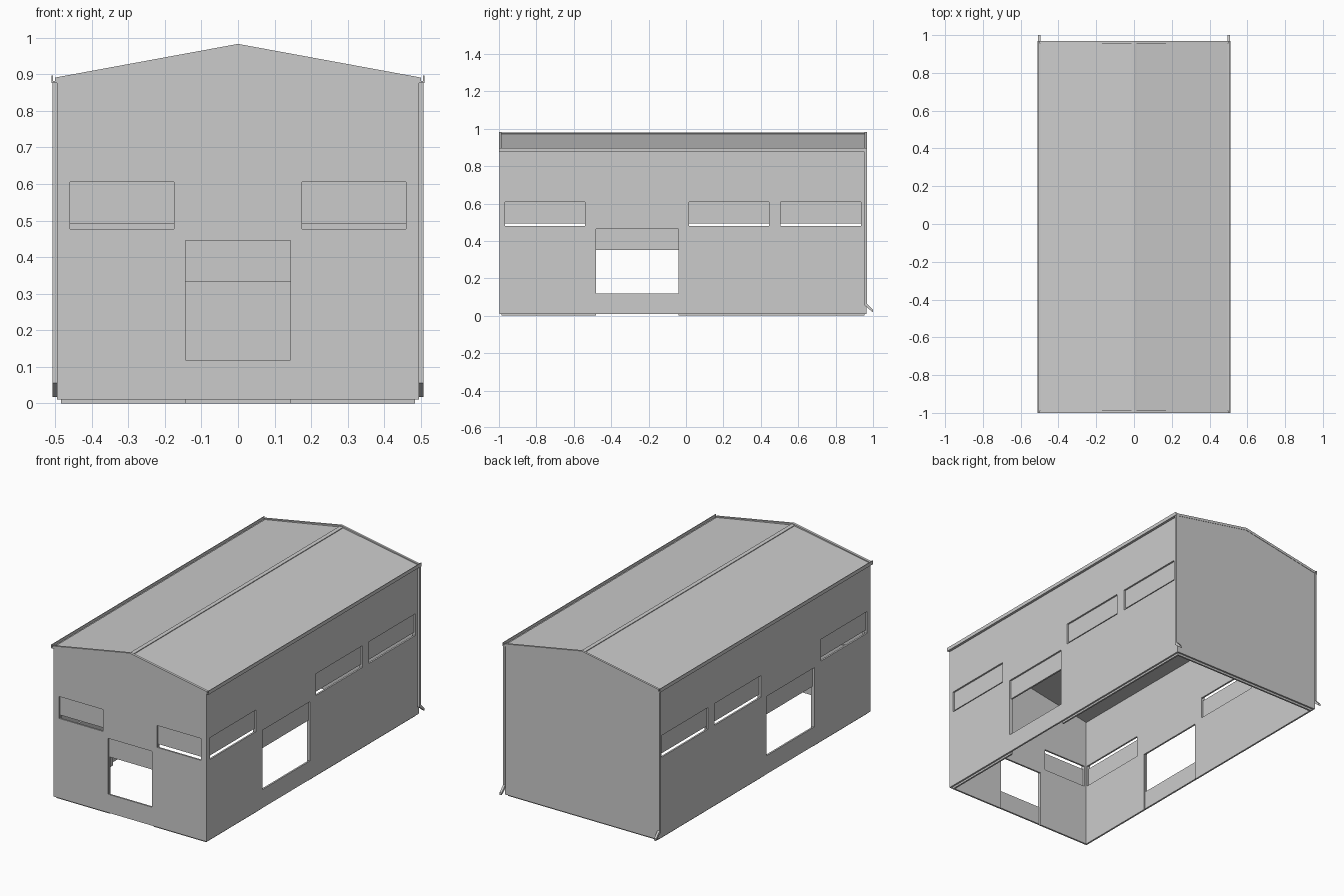
import bpy, bmesh
from mathutils import Vector

if "Cube" in bpy.data.objects:
    bpy.data.objects.remove(bpy.data.objects["Cube"])

grey = bpy.data.materials.new("light_grey")
grey.use_nodes = True
tone = (0.6, 0.6, 0.6, 1)
grey.diffuse_color = tone
grey.node_tree.nodes["Principled BSDF"].inputs["Base Color"].default_value = tone


def prism(name, profile, start, direction):
    """Extrude a planar outline along a direction into a closed solid."""
    bm = bmesh.new()
    start, direction = Vector(start), Vector(direction)
    base = bm.faces.new([bm.verts.new(start + Vector(p)) for p in profile])
    ext = bmesh.ops.extrude_face_region(bm, geom=[base], use_keep_orig=True)
    for v in ext["geom"]:
        if isinstance(v, bmesh.types.BMVert):
            v.co += direction
    bmesh.ops.recalc_face_normals(bm, faces=bm.faces)
    mesh = bpy.data.meshes.new(name)
    bm.to_mesh(mesh)
    bm.free()
    mesh.materials.append(grey)
    ob = bpy.data.objects.new(name, mesh)
    bpy.context.collection.objects.link(ob)
    return ob


def box(name, x, y, z):
    outline = [(x[0], 0, z[0]), (x[1], 0, z[0]), (x[1], 0, z[1]), (x[0], 0, z[1])]
    return prism(name, outline, (0, y[0], 0), (0, y[1] - y[0], 0))


def gable(name, half, y, bottom, eave, ridge):
    outline = [(-half, 0, bottom), (half, 0, bottom), (half, 0, eave),
               (0, 0, ridge), (-half, 0, eave)]
    return prism(name, outline, (0, y[0], 0), (0, y[1] - y[0], 0))


def cut(target, cutters):
    bpy.context.view_layer.objects.active = target
    for c in cutters:
        c.hide_render = True
        mod = target.modifiers.new("cut", "BOOLEAN")
        mod.operation = "DIFFERENCE"
        mod.solver = "EXACT"
        mod.object = c
        bpy.ops.object.modifier_apply(modifier=mod.name)
        bpy.data.objects.remove(c)


FRONT, BACK = -1.0, 0.968
SIDE_WINDOWS = [(-0.968, -0.54), (0.015, 0.445), (0.505, 0.935)]
FRONT_WINDOWS = [(-0.46, -0.175), (0.175, 0.46)]


def openings(drop, door_bottom):
    """Cutters for all windows and doors, lowered by drop."""
    through, near = (-0.7, 0.7), (-1.1, -0.9)
    cs = [box("cutter", through, y, (0.48 - drop, 0.607 - drop)) for y in SIDE_WINDOWS]
    cs += [box("cutter", x, near, (0.477 - drop, 0.605 - drop)) for x in FRONT_WINDOWS]
    cs.append(box("cutter", through, (-0.48, -0.04), (door_bottom, 0.465 - drop)))
    cs.append(box("cutter", (-0.143, 0.143), near, (door_bottom, 0.445 - drop)))
    return cs


def shell(name, half, y, bottom, eave, ridge, wall, holes):
    body = gable(name, half, y, bottom, eave, ridge)
    cavity = gable("cutter", half - wall, (y[0] + wall, y[1] - wall),
                   bottom - 0.1, eave - wall, ridge - wall)
    cut(body, [cavity] + holes)


# Outer cladding, and the lining that sits lower inside it
shell("outer_walls_and_roof", 0.495, (FRONT + 0.002, BACK - 0.002), 0.01,
      0.886, 0.974, 0.01, openings(0, 0.118))
shell("inner_lining", 0.484, (FRONT + 0.014, BACK - 0.014), 0.0,
      0.785, 0.87, 0.01, openings(0.113, -0.1))

# Raised verge trims at both ends
for name, y in (("front_verge", (FRONT, FRONT + 0.013)),
                ("back_verge", (BACK - 0.013, BACK))):
    outline = [(-0.5, 0, 0.876), (0, 0, 0.968), (0.5, 0, 0.876),
               (0.5, 0, 0.891), (0, 0, 0.983), (-0.5, 0, 0.891)]
    prism(name, outline, (0, y[0], 0), (0, y[1] - y[0], 0))

# Ridge cap
cap = [(-0.012, 0, 0.97), (0.012, 0, 0.97), (0.012, 0, 0.976),
       (0, 0, 0.979), (-0.012, 0, 0.976)]
prism("ridge_cap", cap, (0, FRONT + 0.01, 0), (0, BACK - FRONT - 0.02, 0))

# Gutters and downpipes on both sides
for side, s in (("left", 1), ("right", -1)):
    channel = [(0.494, 0, 0.876), (0.51, 0, 0.876), (0.51, 0, 0.897), (0.506, 0, 0.897),
               (0.506, 0, 0.881), (0.494, 0, 0.881)]
    prism(side + "_gutter", [(s * x, y, z) for x, y, z in channel],
          (0, FRONT, 0), (0, BACK - FRONT, 0))
    x = sorted((s * 0.494, s * 0.507))
    box(side + "_downpipe", x, (BACK - 0.013, BACK), (0.055, 0.88))
    spout = [(0, BACK - 0.013, 0.055), (0, BACK, 0.065), (0, 1.0, 0.032), (0, 1.0, 0.018)]
    prism(side + "_spout", spout, (x[0], 0, 0), (x[1] - x[0], 0, 0))
